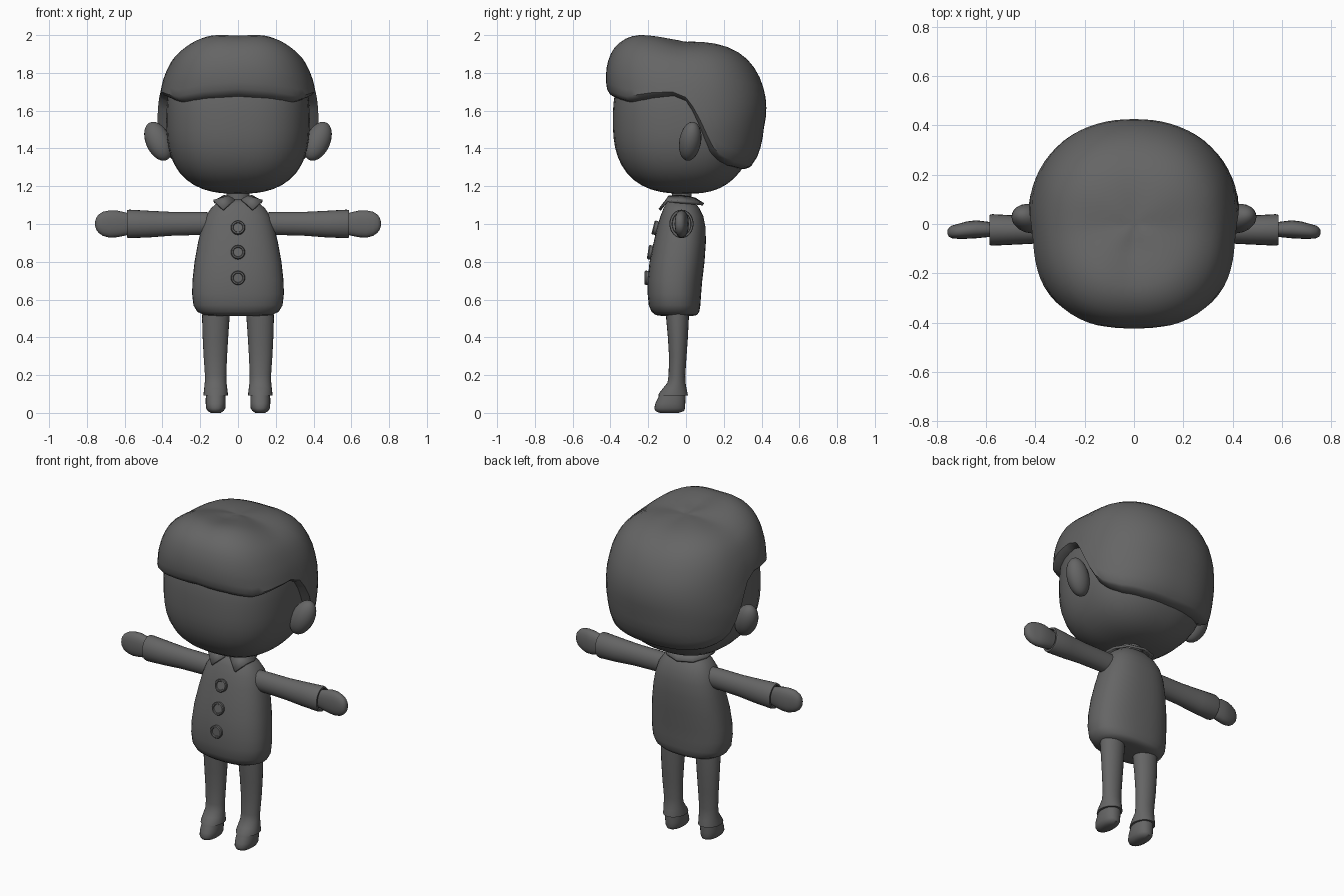
import bpy, bmesh, math
from mathutils import Matrix, Vector

if "Cube" in bpy.data.objects:
    bpy.data.objects.remove(bpy.data.objects["Cube"])

GREY = bpy.data.materials.new("dark grey")
GREY.diffuse_color = (0.13, 0.13, 0.13, 1)
GREY.use_nodes = True
GREY.node_tree.nodes["Principled BSDF"].inputs["Base Color"].default_value = GREY.diffuse_color


def finish(name, bm, mirror=False, angle=50):
    bmesh.ops.recalc_face_normals(bm, faces=bm.faces)
    me = bpy.data.meshes.new(name)
    bm.to_mesh(me)
    bm.free()
    me.materials.append(GREY)
    ob = bpy.data.objects.new(name, me)
    bpy.context.collection.objects.link(ob)
    if mirror:
        ob.modifiers.new("mirror", 'MIRROR').use_mirror_merge = False
    bpy.ops.object.select_all(action='DESELECT')
    ob.select_set(True)
    bpy.context.view_layer.objects.active = ob
    bpy.ops.object.shade_smooth_by_angle(angle=math.radians(angle))
    return ob


def skin(bm, rings, cap=True):
    """Join closed loops of points with quads."""
    vs = [[bm.verts.new(p) for p in r] for r in rings]
    n = len(vs[0])
    for a, b in zip(vs, vs[1:]):
        for i in range(n):
            j = (i + 1) % n
            bm.faces.new((a[i], a[j], b[j], b[i]))
    if cap:
        bm.faces.new(vs[0])
        bm.faces.new(vs[-1])


def sgn_pow(v, e):
    return math.copysign(abs(v) ** e, v)


def loft(name, rows, n=2.0, axis='Z', mirror=False, seg=28, angle=50):
    """Rows are (position, u0, u1, v0, v1) bounds of a superellipse section."""
    rings = []
    for p, u0, u1, v0, v1 in rows:
        ring = []
        for i in range(seg):
            a = math.tau * i / seg
            u = (u0 + u1) / 2 + (u1 - u0) / 2 * sgn_pow(math.cos(a), 2 / n)
            v = (v0 + v1) / 2 + (v1 - v0) / 2 * sgn_pow(math.sin(a), 2 / n)
            ring.append((u, v, p) if axis == 'Z' else (p, u, v))
        rings.append(ring)
    bm = bmesh.new()
    skin(bm, rings)
    return finish(name, bm, mirror, angle)


def lerp(table, x):
    """Smooth interpolation through sorted (x, value) pairs."""
    if x <= table[0][0]:
        return table[0][1]
    for (x0, y0), (x1, y1) in zip(table, table[1:]):
        if x <= x1:
            return y0 + (y1 - y0) * (x - x0) / (x1 - x0)
    return table[-1][1]


# Head: soft boxy ball, slightly rounder behind
bm = bmesh.new()
bmesh.ops.create_uvsphere(bm, u_segments=40, v_segments=26, radius=1)
for v in bm.verts:
    d = v.co.copy()
    n = 2.6 if d.y < 0 else 2.6 - 0.35 * d.y
    d /= sum(abs(c) ** n for c in d) ** (1 / n)
    v.co = (d.x * 0.38, d.y * (0.387 if d.y < 0 else 0.365), 1.55 + d.z * 0.39)
finish("head", bm)

# Hair: cap swept from crown down to a wavy hairline
CZ = 1.55


def polar(points):
    return sorted((math.atan2(z - CZ, h), math.hypot(h, z - CZ)) for h, z in points)


FRONT = polar([(.395, 1.6), (.415, 1.7), (.425, 1.77), (.418, 1.85), (.385, 1.93), (.335, 1.975),
               (.27, 2.0), (.2, 1.992), (.1, 1.972), (0, 1.96)])
SIDE = polar([(.40, 1.32), (.425, 1.45), (.425, 1.6), (.41, 1.7), (.375, 1.82), (.34, 1.88),
              (.27, 1.93), (.15, 1.957), (0, 1.96)])
BACK = polar([(.33, 1.29), (.37, 1.34), (.41, 1.5), (.425, 1.6), (.42, 1.68), (.4, 1.75),
              (.35, 1.85), (.28, 1.91), (.2, 1.945), (.1, 1.957), (0, 1.96)])
HAIRLINE = [(0, 1.715), (25, 1.70), (45, 1.675), (65, 1.695), (80, 1.70), (90, 1.67), (97, 1.60),
            (103, 1.50), (109, 1.41), (117, 1.36), (130, 1.33), (150, 1.315), (180, 1.31)]


def hair_point(phi, el):
    c, s = -math.cos(phi), math.sin(phi)
    n = 2 + (0.6 if c < 0 else 0.25) * max(0, math.cos(el))
    rc, rs = lerp(FRONT if c < 0 else BACK, el), lerp(SIDE, el)
    r = ((abs(c) / rc) ** n + (abs(s) / rs) ** n) ** (-1 / n)
    return Vector((r * math.cos(el) * s, r * math.cos(el) * c, CZ + r * math.sin(el)))


SEG, ROWS = 72, 18
cols = []
for i in range(SEG):
    phi = math.tau * i / SEG
    deg = math.degrees(phi)
    edge = lerp(HAIRLINE, min(deg, 360 - deg))
    lo, hi = -1.0, 1.2
    for _ in range(30):
        mid = (lo + hi) / 2
        lo, hi = (mid, hi) if hair_point(phi, mid).z < edge else (lo, mid)
    col = [hair_point(phi, math.pi / 2 + (lo - math.pi / 2) * (k + .3) / (ROWS - .7))
           for k in range(ROWS)]
    drop = 0.02 + 0.025 * max(0, math.cos(phi))
    e = col[-1]
    for s, d in ((.965, .55), (.88, 1), (.78, .9)):   # rolled rim tucked into the head
        col.append(Vector((e.x * s, e.y * s, e.z - drop * d)))
    cols.append(col)
bm = bmesh.new()
skin(bm, [[c[k] for c in cols] for k in range(ROWS + 3)], cap=False)
bm.verts.ensure_lookup_table()
bm.faces.new([bm.verts[i] for i in range(SEG)])
for _ in range(2):                                    # soften the crown
    bmesh.ops.smooth_vert(bm, verts=[v for v in bm.verts if v.co.z > 1.78], factor=0.4,
                          use_axis_x=True, use_axis_y=True, use_axis_z=True)
finish("hair", bm, angle=45)

# Ears
bm = bmesh.new()
bmesh.ops.create_uvsphere(bm, u_segments=20, v_segments=14, radius=1, matrix=(
    Matrix.Translation((.422, .022, 1.438)) @ Matrix.Rotation(math.radians(24), 4, 'Y')
    @ Matrix.Rotation(math.radians(-9), 4, 'X') @ Matrix.Diagonal((.066, .058, .11, 1))))
finish("ear", bm, mirror=True)

# Neck
loft("neck", [(1.06, -.06, .06, -.075, .03), (1.2, -.06, .06, -.075, .03)])

# Torso
loft("coat", [(.512, -.12, .12, -.12, .03), (.518, -.18, .18, -.16, .058), (.535, -.215, .215, -.182, .07),
              (.57, -.236, .236, -.197, .076), (.63, -.243, .243, -.203, .08), (.7, -.241, .241, -.203, .086),
              (.8, -.23, .23, -.193, .098), (.9, -.212, .212, -.172, .105), (.98, -.193, .193, -.154, .104),
              (1.04, -.172, .172, -.136, .092), (1.085, -.142, .142, -.118, .07),
              (1.115, -.105, .105, -.1, .045), (1.13, -.06, .06, -.075, .02)], n=2.4, seg=40)

# Collar: open strip with pointed front corners
inner = [(.018, -.1, 1.128), (.05, -.088, 1.145), (.072, -.03, 1.147), (.055, .025, 1.138), (0, .045, 1.134)]
outer = [(.078, -.14, 1.075), (.128, -.1, 1.122), (.128, -.02, 1.115), (.09, .06, 1.108), (0, .092, 1.104)]
bm = bmesh.new()
top, low = ([bm.verts.new(p) for p in row] for row in (inner, outer))
for i in range(4):
    bm.faces.new((top[i], low[i], low[i + 1], top[i + 1]))
collar = finish("collar", bm, mirror=True, angle=35)
collar.modifiers["mirror"].use_mirror_merge = True
sol = collar.modifiers.new("thickness", 'SOLIDIFY')
sol.thickness, sol.offset = 0.014, 0

# Buttons: raised rim around a recessed disc
for y, z, tilt in ((-.163, .98, 14), (-.19, .85, 9), (-.207, .715, 0)):
    rows = [(.036, -.015), (.038, .006), (.034, .012), (.027, .012), (.024, .006)]
    bm = bmesh.new()
    skin(bm, [[(r * math.cos(math.tau * i / 20), -d, r * math.sin(math.tau * i / 20))
               for i in range(20)] for r, d in rows])
    bmesh.ops.transform(bm, verts=bm.verts, matrix=Matrix.Translation((0, y, z))
                        @ Matrix.Rotation(math.radians(-tilt), 4, 'X'))
    finish("button", bm, angle=35)

# Sleeves with a hollow cuff, and mitten hands
loft("sleeve", [(.12, -.075, .025, .94, 1.06), (.2, -.077, .025, .942, 1.064), (.35, -.077, .026, .938, 1.064),
                (.47, -.083, .034, .929, 1.07), (.575, -.088, .04, .925, 1.076), (.587, -.085, .037, .928, 1.073),
                (.587, -.074, .027, .938, 1.063), (.565, -.072, .025, .94, 1.061)],
     axis='X', mirror=True, seg=24, angle=40)
loft("hand", [(.56, -.05, .005, .948, 1.052), (.6, -.054, .01, .938, 1.062), (.64, -.058, .015, .93, 1.071),
              (.68, -.06, .01, .928, 1.072), (.715, -.06, 0, .937, 1.065), (.738, -.058, -.006, .953, 1.05),
              (.75, -.052, -.014, .97, 1.034), (.756, -.042, -.024, .988, 1.014)],
     axis='X', n=2.3, mirror=True, seg=20)

# Trouser legs flaring over the shoes
loft("leg", [(.56, .04, .188, -.108, .016), (.5, .045, .19, -.105, .015), (.4, .052, .187, -.096, .01),
             (.3, .058, .182, -.09, .003), (.2, .062, .175, -.092, -.004), (.16, .061, .176, -.098, -.003),
             (.13, .057, .179, -.122, .003), (.105, .054, .182, -.142, .008), (.092, .053, .183, -.148, .01),
             (.092, .066, .17, -.135, -.002)], mirror=True, seg=24, angle=40)

# Shoes
loft("shoe", [(.11, .068, .168, -.135, -.003), (.075, .065, .171, -.15, -.003), (.05, .065, .171, -.162, -.004),
              (.025, .067, .169, -.168, -.005), (.01, .076, .16, -.162, -.01), (0, .092, .144, -.14, -.04)],
     n=2.3, mirror=True, seg=24)
